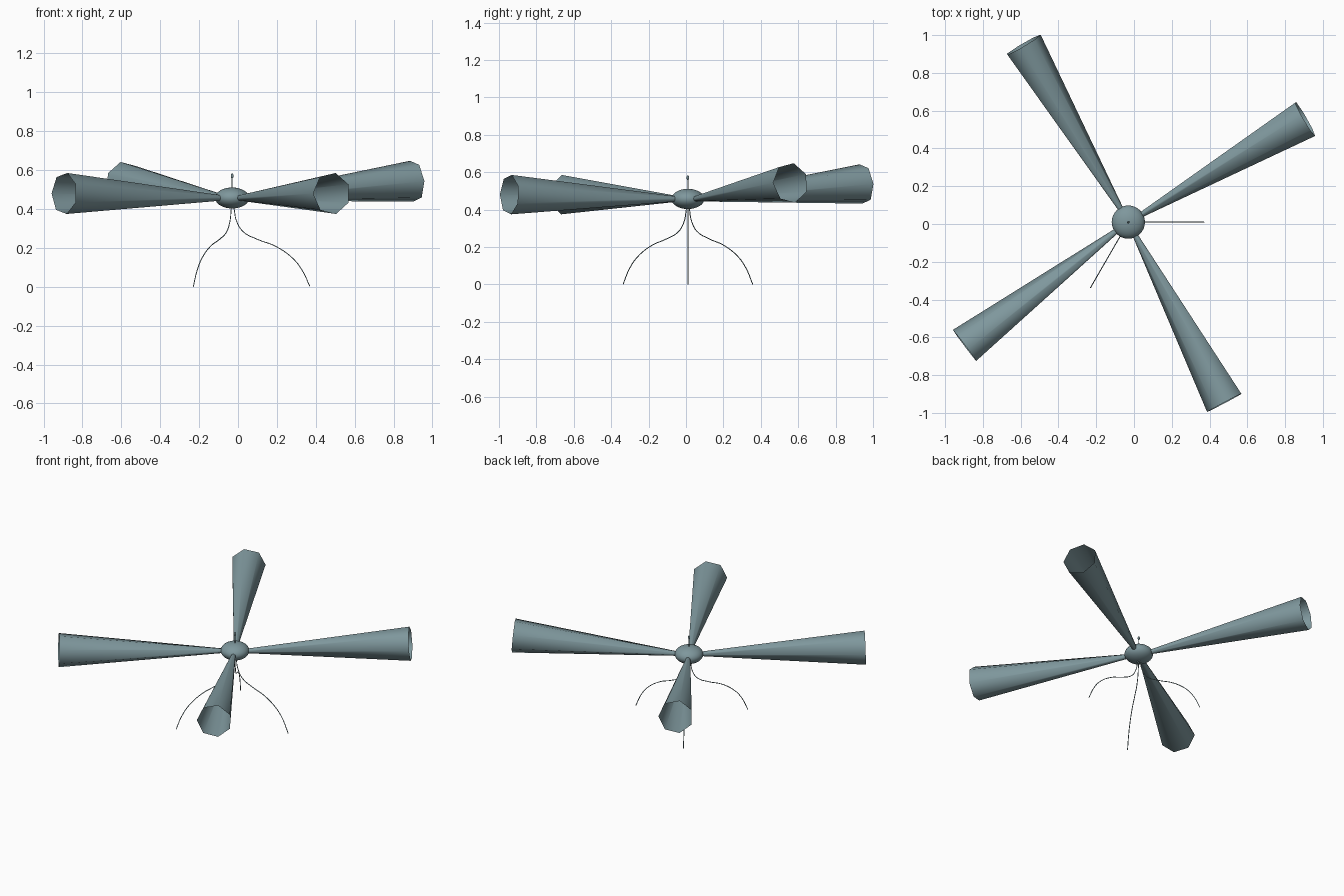
import bpy, bmesh, math
from mathutils import Vector

if "Cube" in bpy.data.objects:
    bpy.data.objects.remove(bpy.data.objects["Cube"])

HUB = Vector((-0.03, 0.01, 0.457))

mat = bpy.data.materials.new("grey teal")
mat.diffuse_color = (0.21, 0.31, 0.335, 1)
mat.use_nodes = True
mat.node_tree.nodes["Principled BSDF"].inputs["Base Color"].default_value = mat.diffuse_color


def finish(ob, angle=60):
    ob.data.materials.append(mat)
    bpy.ops.object.select_all(action='DESELECT')
    ob.select_set(True)
    bpy.context.view_layer.objects.active = ob
    bpy.ops.object.shade_smooth_by_angle(angle=math.radians(angle))


def ball(name, loc, scale, seg=32, rings=16):
    bpy.ops.mesh.primitive_uv_sphere_add(segments=seg, ring_count=rings, radius=1, location=loc)
    ob = bpy.context.object
    ob.name = name
    ob.scale = scale
    finish(ob)
    return ob


def arm(name, end, r_in=0.014, r_out=0.108, sides=7):
    """Open seven-sided horn flaring from the hub to its end."""
    end = Vector(end)
    flat = Vector((end.x - HUB.x, end.y - HUB.y, 0)).normalized()
    start = HUB + flat * 0.07
    axis = (end - start).normalized()
    left = flat.cross(Vector((0, 0, 1))).normalized() * -1
    left = -left  # left-hand side when facing the open end
    up = left.cross(axis)
    if up.z < 0:
        up = -up
    bm = bmesh.new()
    rings = []
    for c, r in ((start, r_in), (end - left * 0.005, r_out)):
        rings.append([bm.verts.new(c + left * r * math.cos(2 * math.pi * i / sides)
                                   + up * r * math.sin(2 * math.pi * i / sides))
                      for i in range(sides)])
    a, b = rings
    for i in range(sides):
        j = (i + 1) % sides
        bm.faces.new((a[i], a[j], b[j], b[i]))
    # make the shell face outward
    bm.normal_update()
    f = bm.faces[:][0]
    mid = f.calc_center_median()
    foot = start + axis * (mid - start).dot(axis)
    if f.normal.dot(mid - foot) < 0:
        bmesh.ops.reverse_faces(bm, faces=bm.faces[:])
    me = bpy.data.meshes.new(name)
    bm.to_mesh(me)
    bm.free()
    ob = bpy.data.objects.new(name, me)
    bpy.context.collection.objects.link(ob)
    finish(ob)


def leg(name, angle):
    """Thin bent wire leg following a drooping profile."""
    profile = [(0.004, 0.43), (0.01, 0.40), (0.022, 0.34), (0.056, 0.284), (0.133, 0.243),
               (0.22, 0.21), (0.31, 0.148), (0.36, 0.085), (0.40, 0.001)]
    cu = bpy.data.curves.new(name, 'CURVE')
    cu.dimensions = '3D'
    cu.bevel_depth = 0.0025
    cu.bevel_resolution = 1
    cu.resolution_u = 6
    cu.use_fill_caps = True
    sp = cu.splines.new('BEZIER')
    sp.bezier_points.add(len(profile) - 1)
    for p, (s, z) in zip(sp.bezier_points, profile):
        p.co = (HUB.x + s * math.cos(angle), HUB.y + s * math.sin(angle), z)
        p.handle_left_type = p.handle_right_type = 'AUTO'
    cu.materials.append(mat)
    ob = bpy.data.objects.new(name, cu)
    bpy.context.collection.objects.link(ob)


# central hub
ball("hub", HUB, (0.088, 0.088, 0.054))

# four flared arms
for i, e in enumerate([(0.907, 0.555, 0.543), (-0.583, 0.95, 0.537),
                       (-0.897, -0.643, 0.48), (0.478, -0.947, 0.48)]):
    arm(f"arm_{i + 1}", e)

# three wire legs
for i in range(3):
    leg(f"leg_{i + 1}", i * 2 * math.pi / 3)

# antenna with bulb
bpy.ops.mesh.primitive_cylinder_add(vertices=10, radius=0.003, depth=0.07,
                                    location=(HUB.x, HUB.y, 0.535))
stem = bpy.context.object
stem.name = "antenna_stem"
finish(stem)
ball("antenna_bulb", (HUB.x, HUB.y, 0.57), (0.007, 0.007, 0.013), 12, 8)
